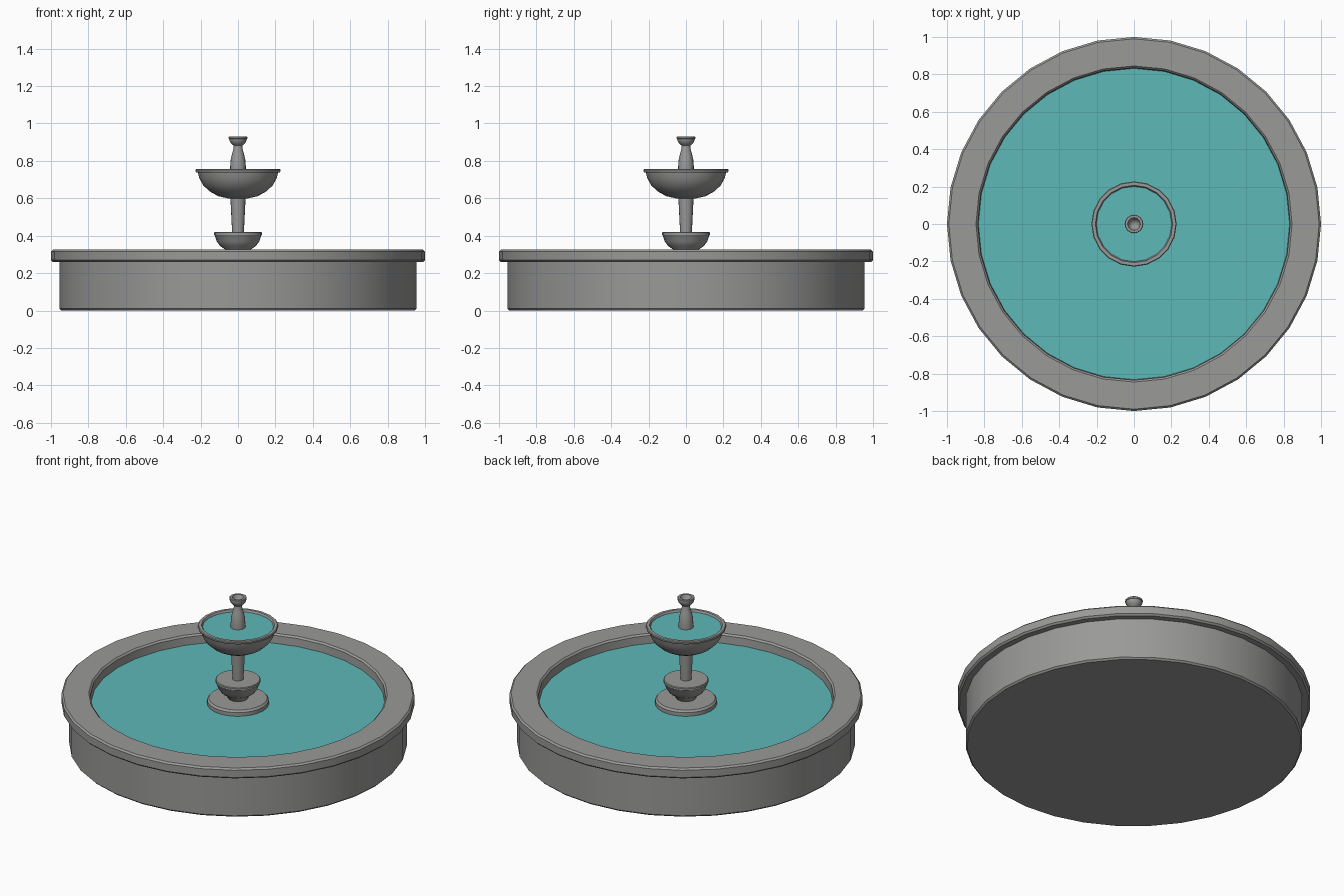
import bpy, bmesh, math

if "Cube" in bpy.data.objects:
    bpy.data.objects.remove(bpy.data.objects["Cube"])


def material(name, rgb):
    m = bpy.data.materials.new(name)
    m.diffuse_color = (*rgb, 1.0)
    m.use_nodes = True
    m.node_tree.nodes["Principled BSDF"].inputs["Base Color"].default_value = m.diffuse_color
    return m


STONE = material("grey stone", (0.32, 0.32, 0.315))
WATER = material("teal water", (0.11, 0.48, 0.48))


def lathe(name, profile, sides, mat, angle=35):
    """Spin (radius, height) points round z; radius 0 closes an end."""
    bm = bmesh.new()
    rings = []
    for r, z in profile:
        if r == 0:
            rings.append([bm.verts.new((0, 0, z))] * sides)
        else:
            rings.append([bm.verts.new((r * math.cos(2 * math.pi * i / sides),
                                        r * math.sin(2 * math.pi * i / sides), z))
                          for i in range(sides)])
    for a, b in zip(rings, rings[1:]):
        for i in range(sides):
            j = (i + 1) % sides
            quad = list(dict.fromkeys((a[i], a[j], b[j], b[i])))
            bm.faces.new(quad)
    bmesh.ops.recalc_face_normals(bm, faces=bm.faces)
    me = bpy.data.meshes.new(name)
    bm.to_mesh(me)
    bm.free()
    me.materials.append(mat)
    ob = bpy.data.objects.new(name, me)
    bpy.context.collection.objects.link(ob)
    bpy.ops.object.select_all(action='DESELECT')
    ob.select_set(True)
    bpy.context.view_layer.objects.active = ob
    bpy.ops.object.shade_smooth_by_angle(angle=math.radians(angle))
    return ob


def disc(name, r, z, sides):
    bpy.ops.mesh.primitive_circle_add(vertices=sides, radius=r, fill_type='NGON',
                                      location=(0, 0, z), rotation=(0, 0, math.pi / 2))
    ob = bpy.context.object
    ob.name = name
    ob.data.materials.append(WATER)


# Pool wall with overhanging rim, open on top
lathe("pool_basin", [
    (0, 0), (0.945, 0), (0.955, 0.01), (0.955, 0.26),
    (0.99, 0.26), (1.0, 0.27), (1.0, 0.315), (0.99, 0.325),
    (0.845, 0.325), (0.835, 0.315), (0.83, 0.24), (0, 0.24)], 32, STONE)
disc("pool_water", 0.834, 0.267, 32)

# Round plinth standing in the water
lathe("plinth", [
    (0, 0.24), (0.175, 0.24), (0.175, 0.29), (0.165, 0.302), (0, 0.302)], 24, STONE)

# Small solid bowl at the foot of the column
lathe("foot_bowl", [
    (0, 0.295), (0.05, 0.295), (0.07, 0.327), (0.096, 0.345), (0.114, 0.37),
    (0.124, 0.4), (0.128, 0.405), (0.128, 0.417), (0.124, 0.421), (0, 0.421)], 20, STONE)

# Column, widening upward
lathe("column", [(0, 0.41), (0.031, 0.41), (0.041, 0.61), (0, 0.61)], 16, STONE)

# Upper bowl with lip
lathe("upper_bowl", [
    (0, 0.598), (0.05, 0.599), (0.105, 0.611), (0.15, 0.636), (0.185, 0.668),
    (0.206, 0.705), (0.214, 0.737), (0.224, 0.739), (0.228, 0.746), (0.228, 0.752),
    (0.224, 0.757), (0.207, 0.757), (0.203, 0.752), (0.198, 0.73), (0, 0.73)], 20, STONE)
disc("upper_bowl_water", 0.203, 0.745, 20)

# Vase-shaped spout with a hollow cup on top
lathe("spout", [
    (0, 0.735), (0.042, 0.735), (0.042, 0.77), (0.039, 0.805), (0.032, 0.838),
    (0.024, 0.865), (0.023, 0.882), (0.036, 0.892), (0.046, 0.908), (0.047, 0.917),
    (0.05, 0.919), (0.05, 0.928), (0.047, 0.931), (0.034, 0.931), (0.028, 0.91),
    (0.015, 0.896), (0, 0.892)], 16, STONE)
